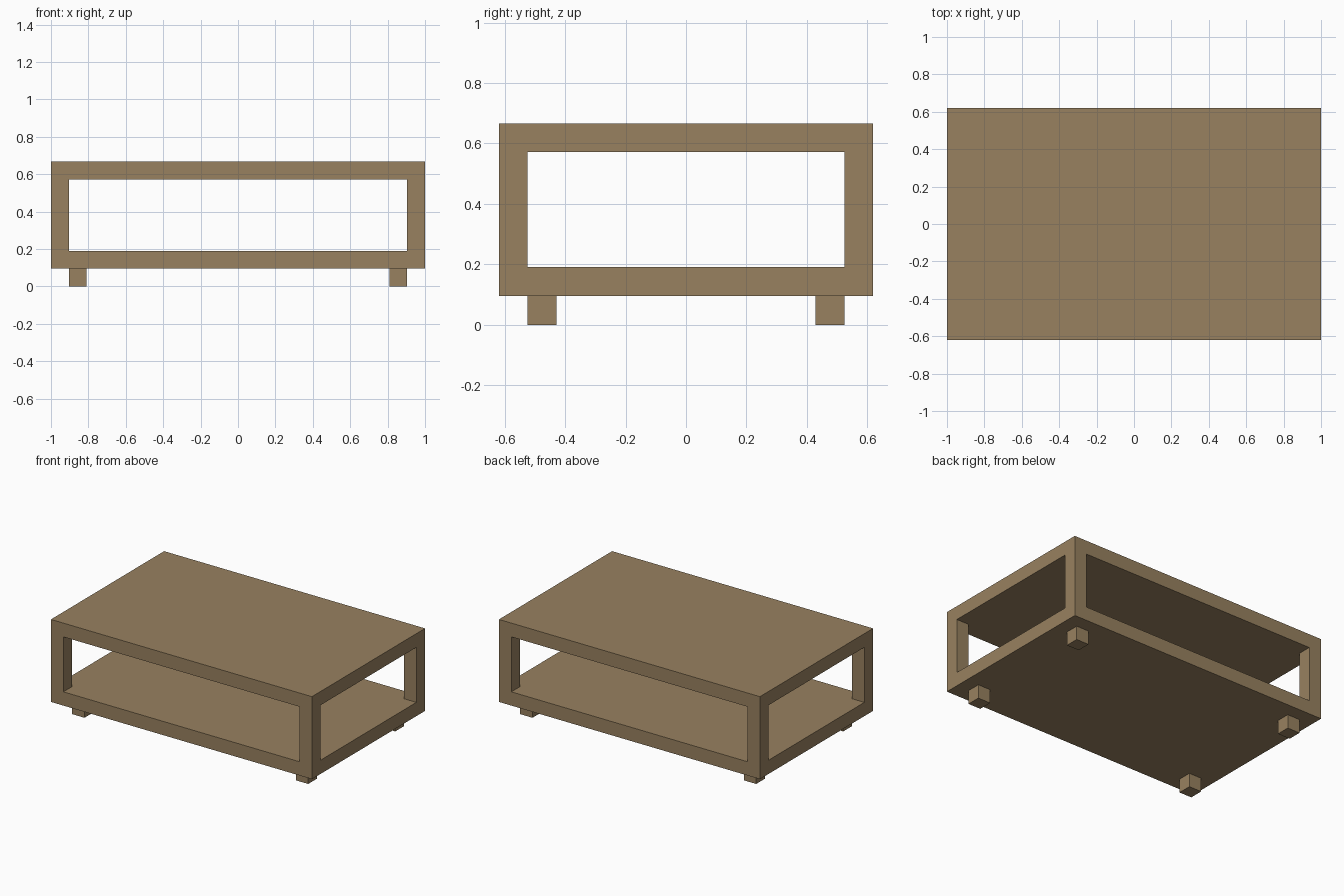
import bpy
from mathutils import Vector

cube = bpy.data.objects.get("Cube")
if cube:
    bpy.data.objects.remove(cube, do_unlink=True)

# The table is laid out on a module: 21 long, 13 deep, 7 high
U = 2 / 21
LENGTH, DEPTH, HEIGHT = 21 * U, 13 * U, 7 * U

wood = bpy.data.materials.new("brown wood")
wood.use_nodes = True
colour = (0.314, 0.220, 0.117, 1)
wood.diffuse_color = colour
wood.node_tree.nodes["Principled BSDF"].inputs["Base Color"].default_value = colour


def box(name, size, centre):
    bpy.ops.mesh.primitive_cube_add(size=1, location=centre)
    ob = bpy.context.object
    ob.name = ob.data.name = name
    for v in ob.data.vertices:
        v.co *= Vector(size)
    ob.data.materials.append(wood)
    return ob


# Open frame: a solid block with one tunnel cut along each horizontal axis,
# leaving the table top, the lower shelf and four corner posts
frame = box("table_frame", (LENGTH, DEPTH, HEIGHT - U), (0, 0, (HEIGHT + U) / 2))
gap = HEIGHT - 3 * U
mid = U * 2 + gap / 2
tunnels = {
    "side_opening_cutter": (LENGTH + U, DEPTH - 2 * U, gap),
    "front_opening_cutter": (LENGTH - 2 * U, DEPTH + U, gap),
}
for name, size in tunnels.items():
    cutter = box(name, size, (0, 0, mid))
    cutter.hide_render = True
    cutter.hide_viewport = True
    cutter.display_type = 'WIRE'
    mod = frame.modifiers.new(name, 'BOOLEAN')
    mod.operation = 'DIFFERENCE'
    mod.solver = 'EXACT'
    mod.object = cutter

# Four short block feet, set in from the corners
for sx, side in ((-1, "right"), (1, "left")):
    for sy, end in ((-1, "front"), (1, "back")):
        box(f"{end}_{side}_foot", (U, U, U),
            (sx * (LENGTH / 2 - 1.5 * U), sy * (DEPTH / 2 - 1.5 * U), U / 2))
